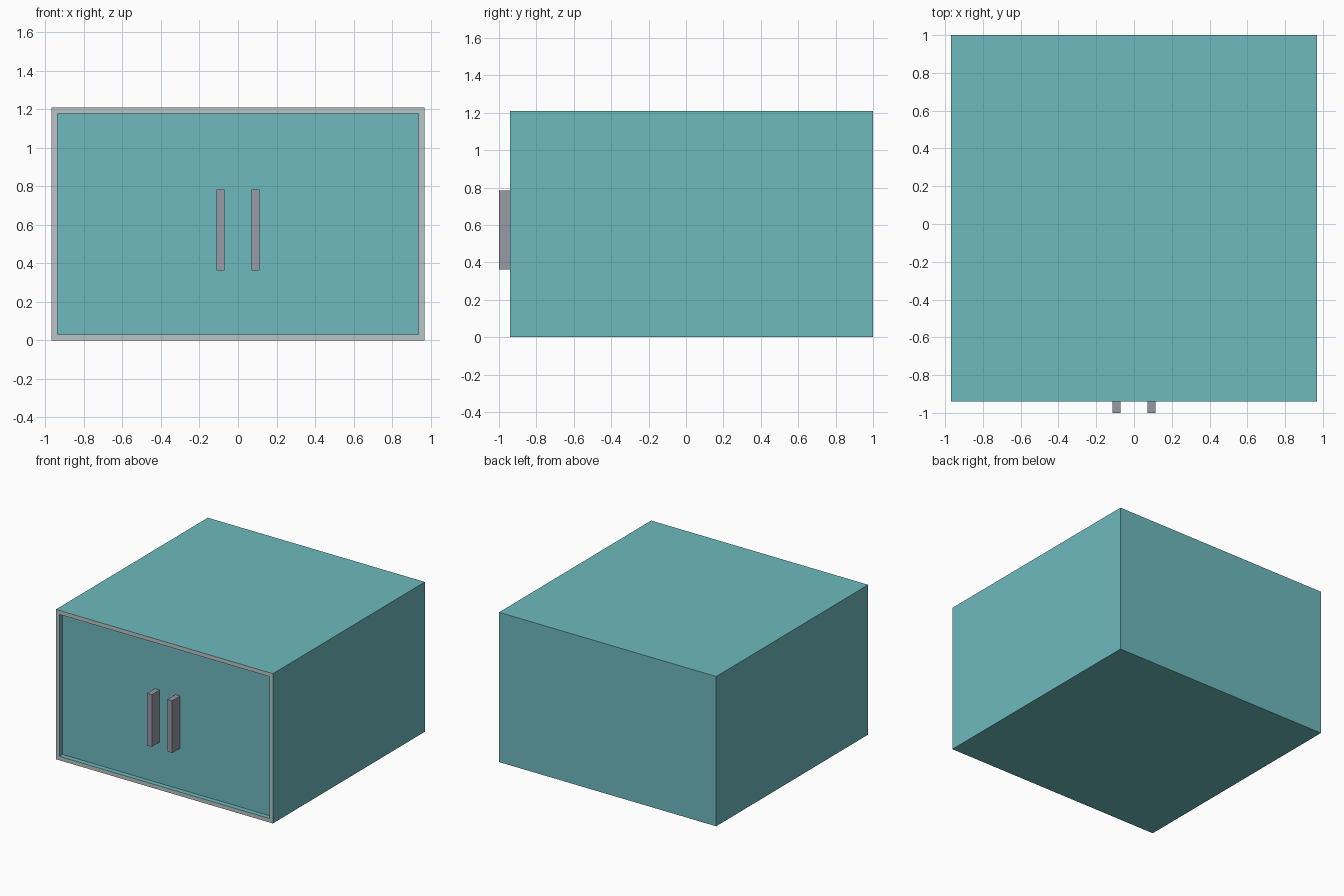
import bpy, bmesh
from mathutils import Vector

if "Cube" in bpy.data.objects:
    bpy.data.objects.remove(bpy.data.objects["Cube"])


def material(name, colour):
    m = bpy.data.materials.new(name)
    m.diffuse_color = (*colour, 1)
    m.use_nodes = True
    m.node_tree.nodes["Principled BSDF"].inputs["Base Color"].default_value = m.diffuse_color
    return m


teal = material("teal", (0.155, 0.49, 0.515))
pale_grey = material("pale grey", (0.48, 0.56, 0.56))
handle_grey = material("handle grey", (0.31, 0.32, 0.38))


def box(bm, lo, hi):
    """Add an axis-aligned box between two corners."""
    lo, hi = Vector(lo), Vector(hi)
    verts = bmesh.ops.create_cube(bm, size=1)["verts"]
    for v in verts:
        v.co = (lo + hi) / 2 + v.co * (hi - lo)


def finish(bm, name, mats):
    bm.normal_update()
    mesh = bpy.data.meshes.new(name)
    bm.to_mesh(mesh)
    bm.free()
    for m in mats:
        mesh.materials.append(m)
    ob = bpy.data.objects.new(name, mesh)
    bpy.context.collection.objects.link(ob)
    return ob


FRONT, RECESS = -0.94, 0.04

# Cabinet body with a grey front rim and a recessed door panel
bm = bmesh.new()
box(bm, (-0.97, FRONT, 0), (0.97, 1.0, 1.21))
bm.normal_update()
front = next(f for f in bm.faces if f.normal.y < -0.9)
rim = bmesh.ops.inset_region(bm, faces=[front], thickness=0.045)["faces"]
for f in rim:
    f.material_index = 1
# second inset keeps the rim flat, then the panel is pushed back
walls = bmesh.ops.inset_region(bm, faces=[front], thickness=0.0)["faces"]
for f in walls:
    f.material_index = 0
front.material_index = 0
for v in front.verts:
    v.co.y = FRONT + RECESS
finish(bm, "cabinet_body", [teal, pale_grey])

# Pair of upright bar handles, mirrored about the centre
for side, label in ((-1, "left"), (1, "right")):
    bm = bmesh.new()
    x = side * 0.0915
    box(bm, (x - 0.021, -1.0, 0.363), (x + 0.021, FRONT + RECESS, 0.785))
    finish(bm, label + "_door_handle", [handle_grey])
